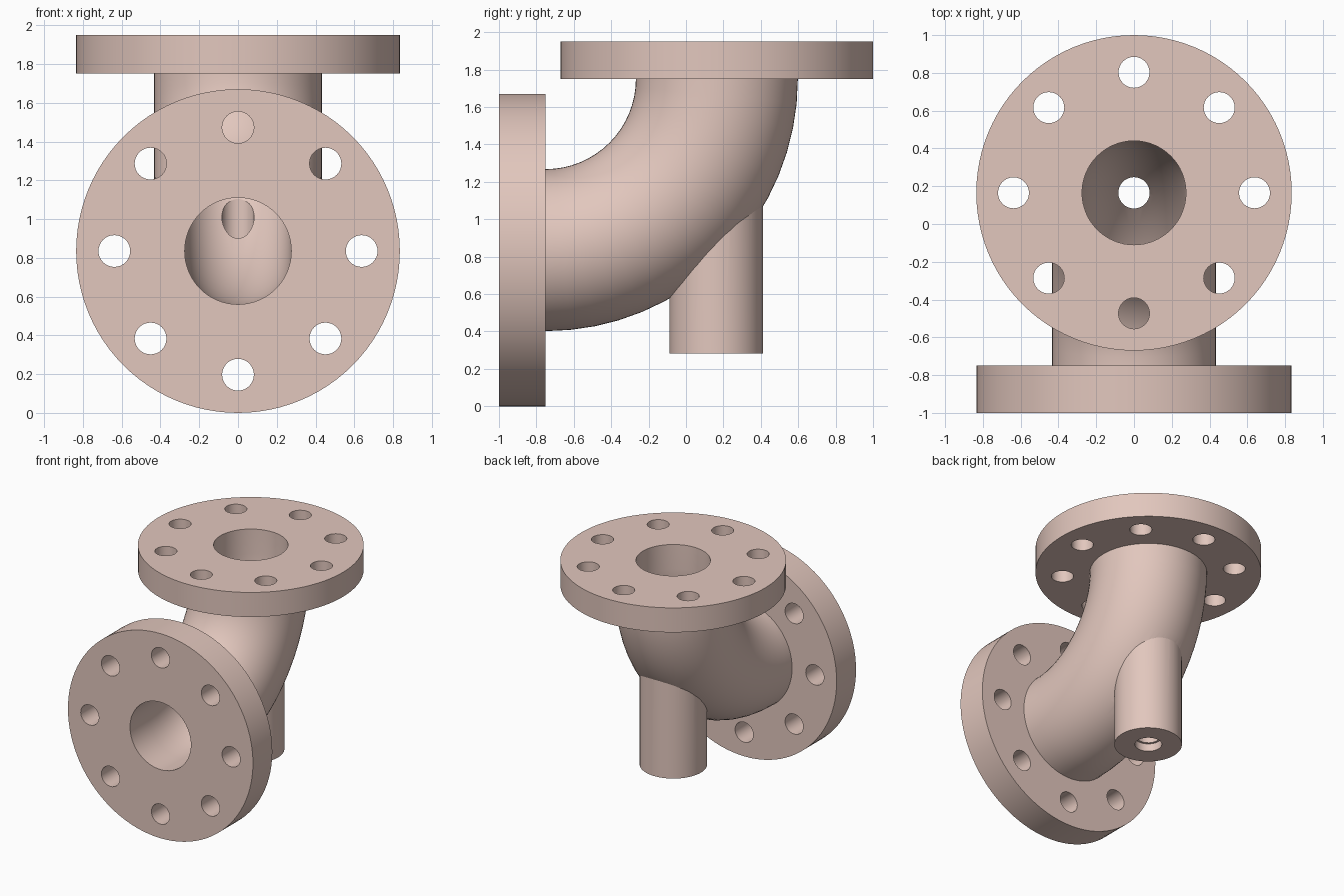
import bpy, bmesh
from math import sin, cos, pi, radians
from mathutils import Matrix, Vector

if "Cube" in bpy.data.objects:
    bpy.data.objects.remove(bpy.data.objects["Cube"])

R = 0.835        # flange radius, also height of the horizontal axis
YC = 0.165       # y of the vertical axis
BEND = Vector((0, -0.75, 1.75))   # bend centre
BR = 0.915       # bend radius


def finish(name, bm):
    bmesh.ops.recalc_face_normals(bm, faces=bm.faces)
    me = bpy.data.meshes.new(name)
    bm.to_mesh(me)
    bm.free()
    ob = bpy.data.objects.new(name, me)
    bpy.context.collection.objects.link(ob)
    return ob


def cylinder(name, start, end, r, sides=64):
    a, b = Vector(start), Vector(end)
    bm = bmesh.new()
    m = Matrix.Translation((a + b) / 2) @ (b - a).to_track_quat('Z', 'Y').to_matrix().to_4x4()
    bmesh.ops.create_cone(bm, cap_ends=True, segments=sides, radius1=r, radius2=r,
                          depth=(b - a).length, matrix=m)
    return finish(name, bm)


def elbow(name, r, ext, steps=16, sides=64):
    """Round quarter bend with straight ends of length ext."""
    path = [(BEND + Vector((0, -ext, -BR)), 0)]
    for i in range(steps + 1):
        t = pi / 2 * i / steps
        path.append((BEND + BR * Vector((0, sin(t), -cos(t))), t))
    path.append((BEND + Vector((0, BR, ext)), pi / 2))
    bm = bmesh.new()
    rings = []
    for p, t in path:
        n = Vector((0, sin(t), -cos(t)))
        rings.append([bm.verts.new(p + r * (Vector((cos(a), 0, 0)) + n * sin(a)))
                      for a in (2 * pi * k / sides for k in range(sides))])
    for lo, hi in zip(rings, rings[1:]):
        for k in range(sides):
            j = (k + 1) % sides
            bm.faces.new((lo[k], lo[j], hi[j], hi[k]))
    bm.faces.new(rings[0])
    bm.faces.new(rings[-1])
    return finish(name, bm)


def combine(body, tool, operation):
    mod = body.modifiers.new(operation, 'BOOLEAN')
    mod.operation = operation
    mod.solver = 'EXACT'
    mod.object = tool
    bpy.context.view_layer.objects.active = body
    bpy.ops.object.modifier_apply(modifier=mod.name)
    bpy.data.objects.remove(tool)


# Solid outside: bend, two flanges and drain boss
body = elbow("flanged_elbow", 0.433, 0.08)
combine(body, cylinder("front_flange", (0, -1, R), (0, -0.75, R), R, 96), 'UNION')
combine(body, cylinder("top_flange", (0, YC, 1.75), (0, YC, 1.95), R, 96), 'UNION')
combine(body, cylinder("drain_boss", (0, YC - 0.003, 0.283), (0, YC - 0.003, 1.3), 0.25), 'UNION')

# Main bore, drain hole and its shallow counterbore
combine(body, elbow("bore", 0.275, 0.4), 'DIFFERENCE')
combine(body, cylinder("drain_hole", (0, YC, 0.2), (0, YC, 1.25), 0.083, 32), 'DIFFERENCE')
combine(body, cylinder("drain_counterbore", (0, YC, 0.2), (0, YC, 0.345), 0.1, 32), 'DIFFERENCE')

# Bolt circles on both flanges
for i in range(8):
    u, v = 0.638 * cos(i * pi / 4), 0.638 * sin(i * pi / 4)
    combine(body, cylinder("bolt_hole", (u, -1.1, R + v), (u, -0.7, R + v), 0.082, 32), 'DIFFERENCE')
    combine(body, cylinder("bolt_hole", (u, YC + v, 1.7), (u, YC + v, 2.05), 0.082, 32), 'DIFFERENCE')

# Colour and shading
mat = bpy.data.materials.new("dusty_pink")
mat.diffuse_color = (0.76, 0.57, 0.51, 1)
mat.use_nodes = True
mat.node_tree.nodes["Principled BSDF"].inputs["Base Color"].default_value = mat.diffuse_color
body.data.materials.clear()
body.data.materials.append(mat)
bpy.ops.object.select_all(action='DESELECT')
body.select_set(True)
bpy.context.view_layer.objects.active = body
bpy.ops.object.shade_smooth_by_angle(angle=radians(30))
